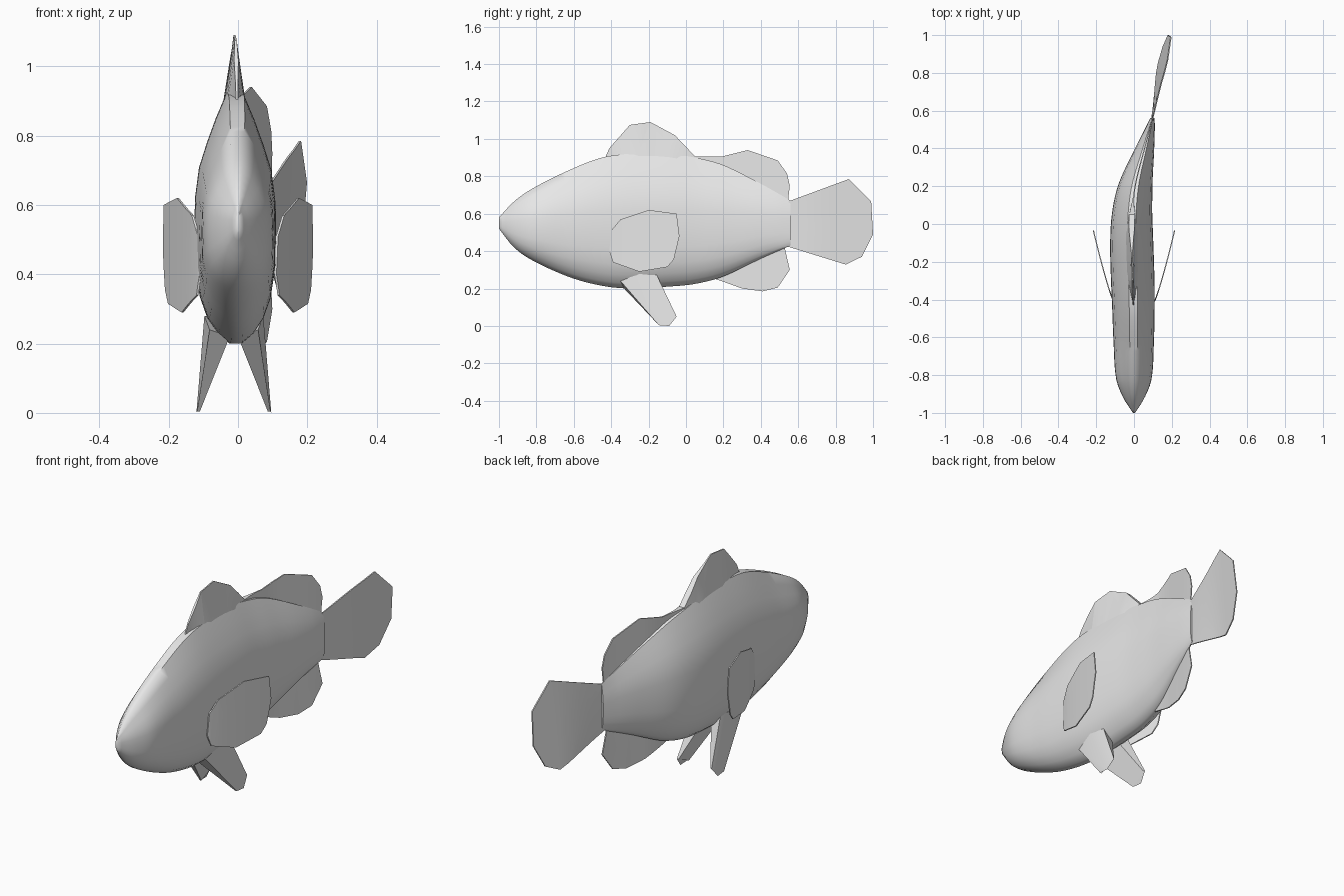
import bpy
import bmesh
from math import radians

start_cube = bpy.data.objects.get("Cube")
if start_cube:
    bpy.data.objects.remove(start_cube, do_unlink=True)

# Single plain grey for the whole fish
grey = bpy.data.materials.new("plain_grey")
grey.use_nodes = True
COLOUR = (0.8, 0.8, 0.8, 1.0)
grey.diffuse_color = COLOUR
grey.node_tree.nodes["Principled BSDF"].inputs["Base Color"].default_value = COLOUR


def finish(bm, name, angle=40):
    """Turn a bmesh into a named, shaded object."""
    bmesh.ops.recalc_face_normals(bm, faces=bm.faces[:])
    mesh = bpy.data.meshes.new(name)
    bm.to_mesh(mesh)
    bm.free()
    obj = bpy.data.objects.new(name, mesh)
    bpy.context.collection.objects.link(obj)
    mesh.materials.append(grey)
    bpy.ops.object.select_all(action="DESELECT")
    obj.select_set(True)
    bpy.context.view_layer.objects.active = obj
    bpy.ops.object.shade_smooth_by_angle(angle=radians(angle))
    return obj


def curve_at(keys, y):
    """Smoothly interpolate rows of values whose first entry is y."""
    last = len(keys) - 1
    i = 0
    while i < last - 1 and y > keys[i + 1][0]:
        i += 1
    a, b = keys[i], keys[i + 1]
    before, after = keys[max(i - 1, 0)], keys[min(i + 2, last)]
    span = b[0] - a[0]
    t = min(max((y - a[0]) / span, 0), 1)
    result = []
    for k in range(1, len(a)):
        m0 = (b[k] - before[k]) / (b[0] - before[0]) * span
        m1 = (after[k] - a[k]) / (after[0] - a[0]) * span
        result.append((2*t**3 - 3*t**2 + 1) * a[k] + (t**3 - 2*t**2 + t) * m0
                      + (3*t**2 - 2*t**3) * b[k] + (t**3 - t**2) * m1)
    return result


def loft(bm, rings):
    """Join rings of equal length and close both ends."""
    rows = [[bm.verts.new(p) for p in ring] for ring in rings]
    for r0, r1 in zip(rows, rows[1:]):
        for i in range(len(r0)):
            j = (i + 1) % len(r0)
            bm.faces.new((r0[i], r0[j], r1[j], r1[i]))
    bm.faces.new(rows[0])
    bm.faces.new(rows[-1])


# Sideways bend of the spine: y, x
SPINE = [(-1, 0), (-.45, -.003), (0, -.012), (.2, .006), (.4, .056),
         (.55, .095), (.8, .14), (1, .187)]

# Body outline: y, lowest z, highest z, half width
BODY = [(-1, .52, .58, .006), (-.92, .42, .665, .055), (-.82, .35, .735, .092),
        (-.62, .26, .835, .105), (-.45, .215, .9, .11), (-.3, .2, .92, .113),
        (-.1, .21, .92, .112), (.05, .225, .9, .105), (.2, .265, .86, .09),
        (.4, .36, .76, .05), (.56, .43, .67, .012)]

# Cross-section: height fraction, width fraction
SECTION = [(0, .15), (.04, .45), (.1, .7), (.18, .88), (.3, 1), (.45, 1.02),
           (.58, 1), (.7, .9), (.8, .7), (.9, .47), (1, .2)]


def body_ring(y):
    low, high, half = curve_at(BODY, y)
    x = curve_at(SPINE, y)[0]
    right = [(x - w * half, y, low + t * (high - low)) for t, w in SECTION]
    left = [(x + w * half, y, low + t * (high - low)) for t, w in SECTION]
    return right + left[::-1]


STEPS = 44
bm = bmesh.new()
loft(bm, [body_ring(-1 + 1.56 * (i / STEPS) ** 1.2) for i in range(STEPS + 1)])
finish(bm, "body", 60)


def fin(name, outline, place, thick):
    """Thin plate from a (y, z) outline, bent sideways by place(y, z)."""
    bm = bmesh.new()
    bm.faces.new([bm.verts.new((0, y, z)) for y, z in outline])
    bmesh.ops.triangulate(bm, faces=bm.faces[:])
    for i in range(-9, 20):
        bmesh.ops.bisect_plane(bm, geom=bm.verts[:] + bm.edges[:] + bm.faces[:],
                               plane_co=(0, i * .05, 0), plane_no=(0, 1, 0))
    near = bm.verts[:]
    out = bmesh.ops.extrude_face_region(bm, geom=bm.faces[:], use_keep_orig=True)
    far = [v for v in out["geom"] if isinstance(v, bmesh.types.BMVert)]
    for side, verts in ((-1, near), (1, far)):
        for v in verts:
            y, z = v.co.y, v.co.z
            v.co.x = place(y, z) + side * thick(y, z)
    return finish(bm, name, 30)


def on_spine(y, z):
    return curve_at(SPINE, y)[0]


def on_tail(y, z):
    return on_spine(y, z) + .1 * (z - .55) * min(max((y - .5) / .3, 0), 1)


def thin(y, z):
    return .003


def wedge(y, z):
    """Dorsal fin thickens toward the back of the fish and fades at its ends."""
    ends = min(max((y + .43) / .15, 0), 1) * min(max((.15 - y) / .2, 0), 1)
    return max(.003, .03 * ends * (1.09 - z) / .19)


# Fins along the midline
fin("dorsal_fin", [(-.45, .86), (-.41, .95), (-.3, 1.075), (-.19, 1.09),
                   (-.06, 1.02), (.05, .905), (.19, .905), (.33, .94),
                   (.49, .885), (.54, .815), (.555, .75), (.545, .665),
                   (.3, .7), (0, .8), (-.3, .8)], on_spine, wedge)
fin("anal_fin", [(.1, .27), (.19, .24), (.3, .2), (.41, .185), (.49, .205),
                 (.555, .3), (.525, .43), (.4, .5), (.2, .4)], on_spine, thin)
fin("tail_fin", [(.45, .65), (.545, .665), (.87, .785), (.99, .665), (1, .49),
                 (.94, .37), (.855, .328), (.525, .43), (.45, .46)],
    on_tail, thin)

PECTORAL = [(-.41, .4), (-.4, .51), (-.35, .57), (-.2, .62), (-.05, .6),
            (-.035, .48), (-.065, .355), (-.1, .315), (-.25, .29), (-.39, .34)]

for side, name in ((-1, "right"), (1, "left")):
    # Side fins sweep outward toward the rear
    def swept(y, z, side=side):
        return side * (.108 + .106 * min(1, ((y + .41) / .37)) ** .85)
    fin(name + "_pectoral_fin", PECTORAL, swept, thin)

    # Tapering belly fins that reach the ground
    shift = -.012

    def belly(points):
        return [(shift + side * x, y, z) for x, y, z in points]
    base = belly([(.012, -.35, .22), (.07, -.35, .24), (.085, -.25, .28),
                  (.075, -.16, .28), (.012, -.17, .25)])
    tip = belly([(.098, -.145, .004), (.106, -.145, .004), (.108, -.09, 0),
                 (.1, -.05, .05), (.092, -.055, .05)])
    bm = bmesh.new()
    loft(bm, [base, tip])
    finish(bm, name + "_pelvic_fin", 50)
